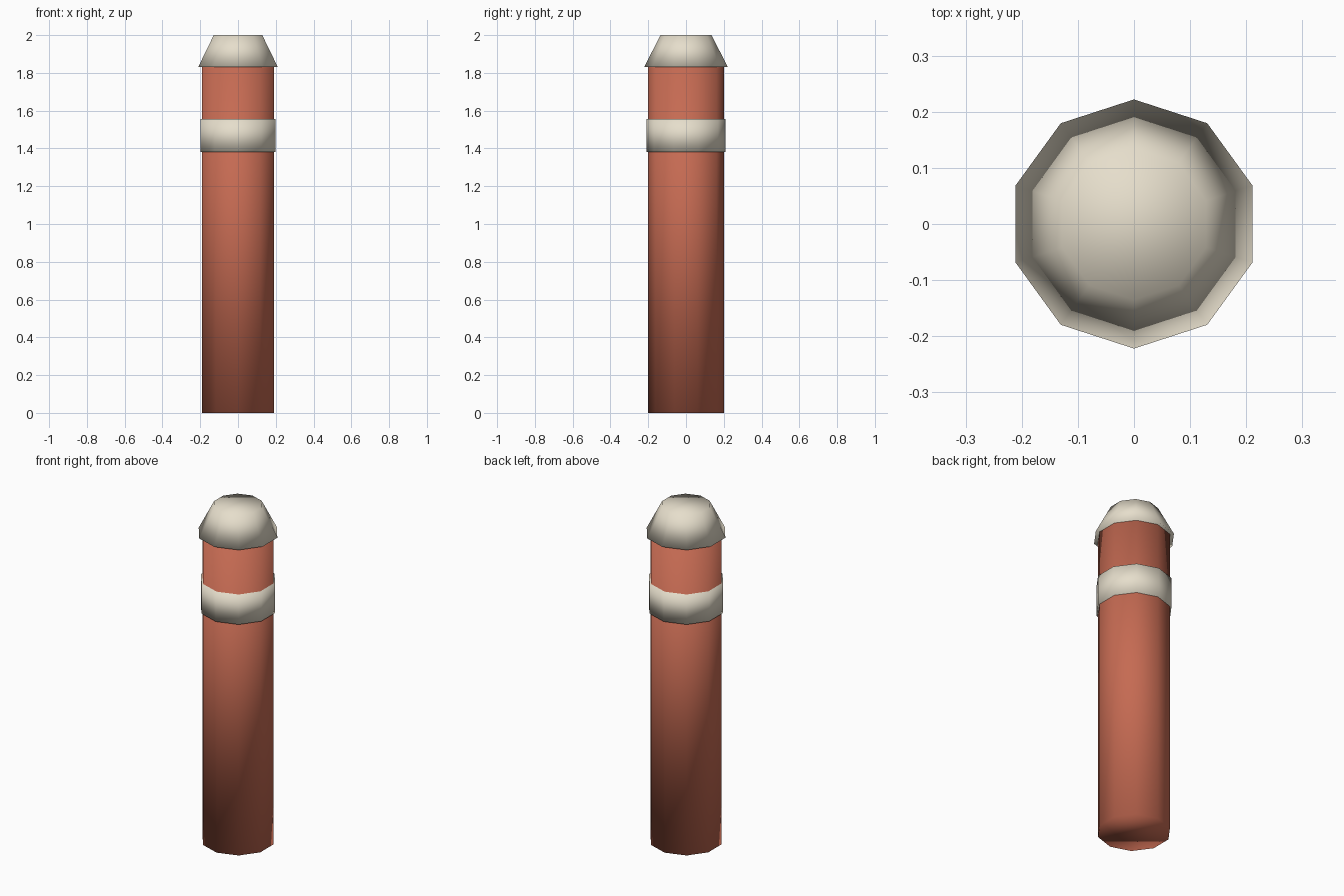
import bpy

if "Cube" in bpy.data.objects:
    bpy.data.objects.remove(bpy.data.objects["Cube"])

SIDES = 10


def material(name, rgb):
    mat = bpy.data.materials.new(name)
    mat.diffuse_color = (*rgb, 1.0)
    mat.use_nodes = True
    mat.node_tree.nodes["Principled BSDF"].inputs["Base Color"].default_value = mat.diffuse_color
    return mat


def frustum(name, r_bottom, r_top, z0, z1, mat):
    """Ten-sided closed cone section with a corner on the y axis, fully smooth shaded."""
    bpy.ops.mesh.primitive_cone_add(vertices=SIDES, radius1=r_bottom, radius2=r_top,
                                    depth=z1 - z0, location=(0, 0, (z0 + z1) / 2))
    obj = bpy.context.object
    obj.name = name
    obj.data.materials.append(mat)
    bpy.ops.object.shade_smooth()
    return obj


red = material("terracotta_red", (0.56, 0.145, 0.085))
cream = material("cream", (0.79, 0.73, 0.60))

# Post shaft, raised band and tapered cap of the bollard
frustum("post", 0.20, 0.20, 0.0, 1.84, red)
frustum("band", 0.209, 0.209, 1.38, 1.555, cream)
frustum("cap", 0.222, 0.135, 1.83, 2.0, cream)
